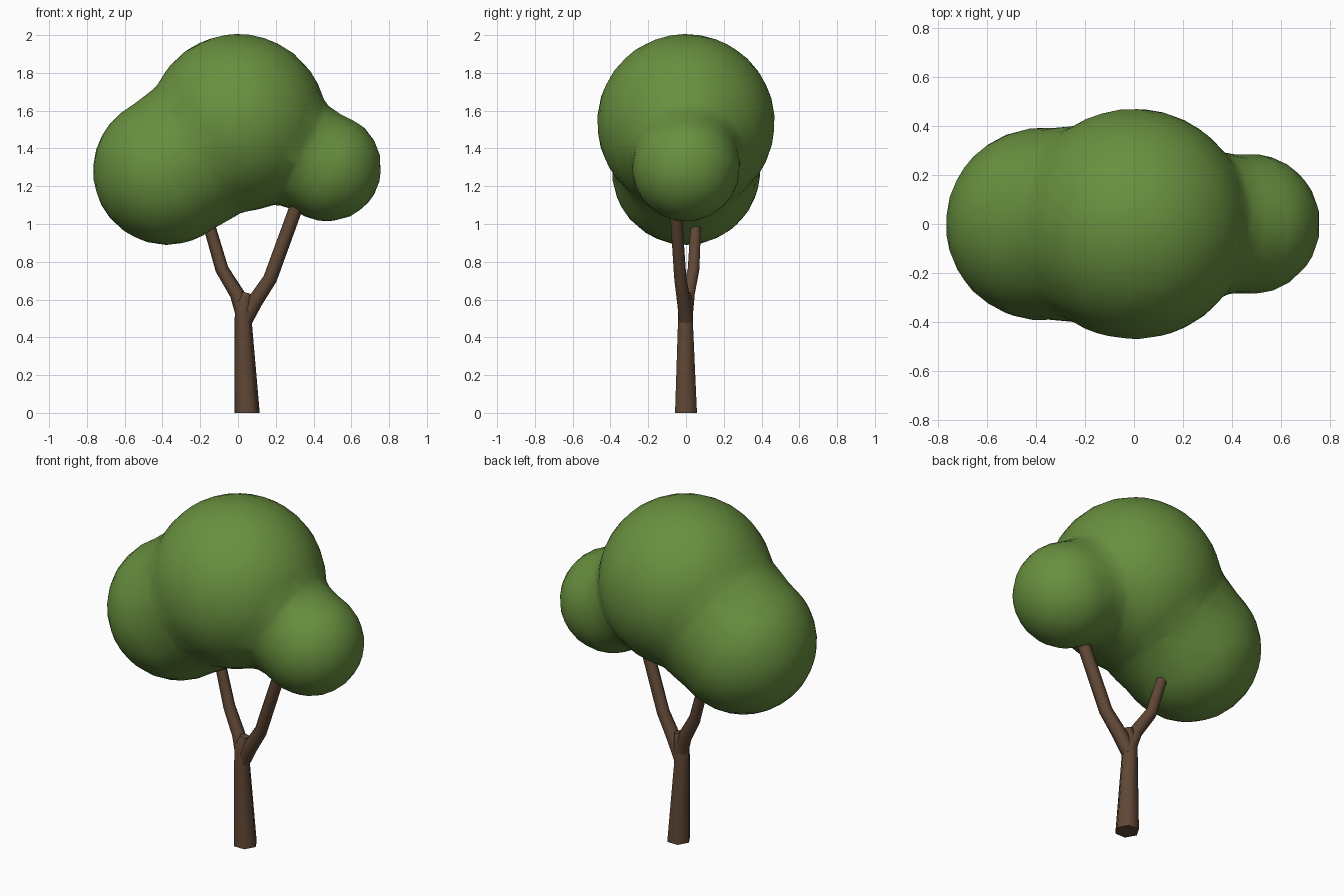
import bpy, bmesh, math
from mathutils import Vector, Matrix

if "Cube" in bpy.data.objects:
    bpy.data.objects.remove(bpy.data.objects["Cube"])


def material(name, color):
    m = bpy.data.materials.new(name)
    m.diffuse_color = (*color, 1)
    m.use_nodes = True
    m.node_tree.nodes["Principled BSDF"].inputs["Base Color"].default_value = m.diffuse_color
    return m


def finish(bm, name, mat):
    bmesh.ops.recalc_face_normals(bm, faces=bm.faces)
    me = bpy.data.meshes.new(name)
    bm.to_mesh(me)
    bm.free()
    ob = bpy.data.objects.new(name, me)
    bpy.context.collection.objects.link(ob)
    me.materials.append(mat)
    return ob


def limb(name, path, mat, sides=6):
    """Tapered tube through (x, y, z, radius) stations."""
    bm = bmesh.new()
    pts = [Vector(p[:3]) for p in path]
    rings = []
    for i, p in enumerate(pts):
        t = (pts[min(i + 1, len(pts) - 1)] - pts[max(i - 1, 0)]).normalized()
        if i == 0 and p.z == 0:
            t = Vector((0, 0, 1))
        u = (Vector((1, 0, 0)) - t * t.x).normalized()
        v = t.cross(u)
        r = path[i][3]
        rings.append([bm.verts.new(p + r * (u * math.cos(a) + v * math.sin(a)))
                      for a in (math.tau * k / sides for k in range(sides))])
    for a, b in zip(rings, rings[1:]):
        for k in range(sides):
            n = (k + 1) % sides
            bm.faces.new((a[k], a[n], b[n], b[k]))
    bm.faces.new(rings[0])
    bm.faces.new(rings[-1])
    ob = finish(bm, name, mat)
    for o in bpy.context.selected_objects:
        o.select_set(False)
    ob.select_set(True)
    bpy.context.view_layer.objects.active = ob
    bpy.ops.object.shade_smooth_by_angle(angle=math.radians(65))
    return ob


bark = material("bark", (0.115, 0.063, 0.036))
leaf = material("leaf", (0.14, 0.28, 0.05))

# Trunk and forked branches
limb("trunk", [(0.048, 0, 0, 0.067), (0.028, -0.003, 0.47, 0.046),
               (0.03, -0.003, 0.58, 0.046), (0.045, 0, 0.635, 0.028)], bark)
limb("left_branch", [(0.03, 0, 0.52, 0.042), (-0.005, 0.012, 0.63, 0.039),
                     (-0.085, 0.04, 0.76, 0.035), (-0.155, 0.052, 1.0, 0.032)], bark)
limb("right_branch", [(0.035, 0, 0.49, 0.042), (0.09, -0.012, 0.59, 0.041),
                      (0.17, -0.03, 0.71, 0.037), (0.305, -0.055, 1.08, 0.036),
                      (0.36, -0.06, 1.23, 0.034)], bark)

# Foliage: three leaf masses with bridging balls, fused into one skin
bm = bmesh.new()
for x, z, r in [(0, 1.535, 0.472), (-0.375, 1.282, 0.394), (0.473, 1.3, 0.288),
                (-0.247, 1.366, 0.402), (0.353, 1.36, 0.292)]:
    bmesh.ops.create_icosphere(bm, subdivisions=4, radius=r,
                               matrix=Matrix.Translation((x, 0, z)))
foliage = finish(bm, "foliage", leaf)
fuse = foliage.modifiers.new("fuse", 'REMESH')
fuse.mode = 'VOXEL'
fuse.voxel_size = 0.03
fuse.use_smooth_shade = True
soften = foliage.modifiers.new("soften", 'SMOOTH')
soften.factor = 0.5
soften.iterations = 5
simplify = foliage.modifiers.new("simplify", 'DECIMATE')
simplify.ratio = 0.11
